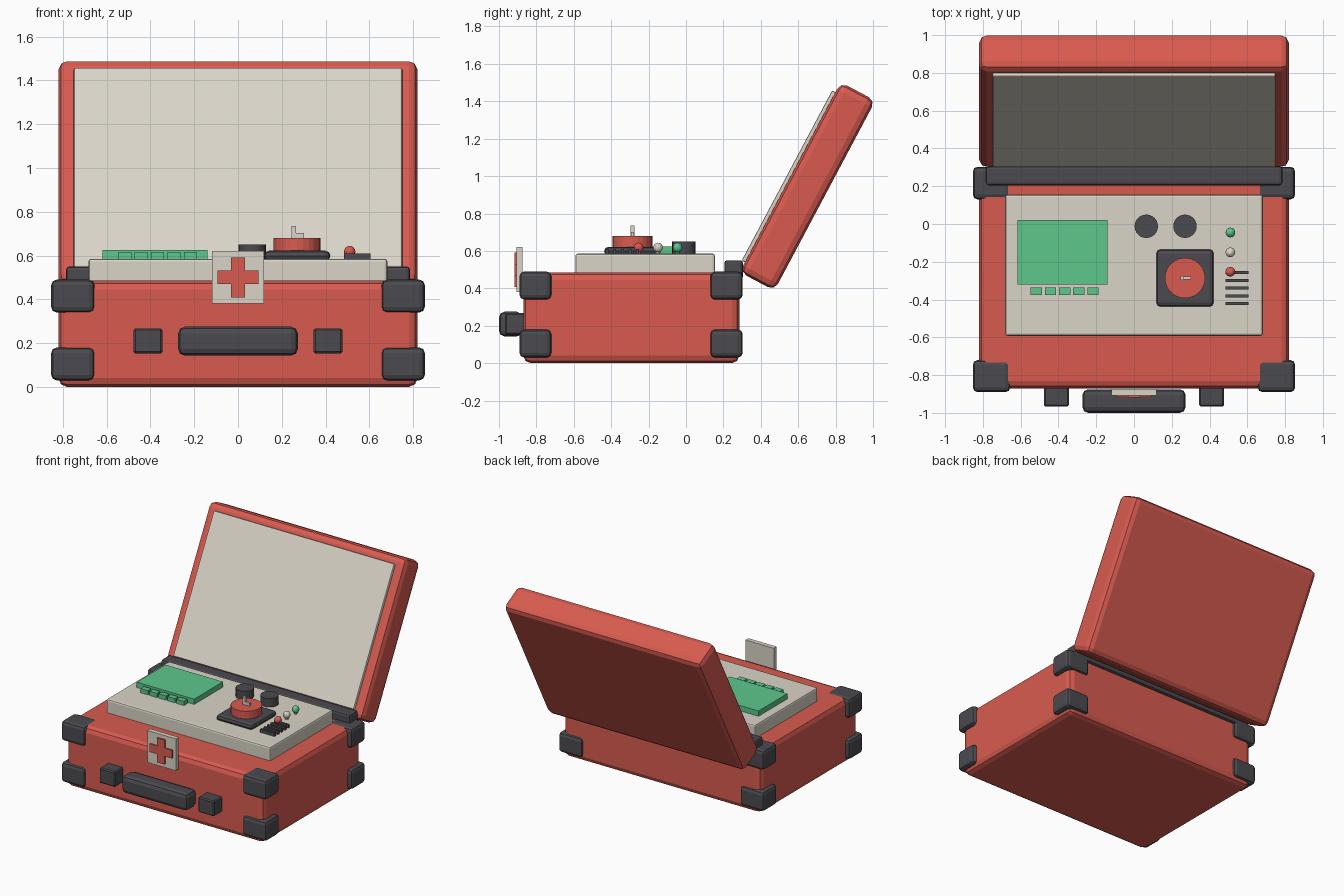
import bpy
import math
from mathutils import Vector, Matrix

default = bpy.data.objects.get("Cube")
if default:
    bpy.data.objects.remove(default, do_unlink=True)


def material(name, rgb):
    m = bpy.data.materials.new(name)
    m.use_nodes = True
    m.diffuse_color = (*rgb, 1)
    m.node_tree.nodes["Principled BSDF"].inputs["Base Color"].default_value = (*rgb, 1)
    return m


RED = material("warm red", (0.69, 0.105, 0.08))
CREAM = material("cream", (0.70, 0.66, 0.58))
DARK = material("charcoal", (0.07, 0.07, 0.08))
GREEN = material("screen green", (0.11, 0.57, 0.26))


def finish(name, mat, bevel=0.0, segments=2):
    ob = bpy.context.object
    ob.name = ob.data.name = name
    ob.data.materials.append(mat)
    if bevel:
        mod = ob.modifiers.new("Bevel", "BEVEL")
        mod.width = bevel
        mod.segments = segments
        mod.limit_method = "ANGLE"
    return ob


def box(name, mat, x, y, z, bevel=0.0, segments=2):
    """Box from (min, max) ranges on each axis."""
    lo, hi = Vector((x[0], y[0], z[0])), Vector((x[1], y[1], z[1]))
    bpy.ops.mesh.primitive_cube_add(size=1, location=(lo + hi) / 2)
    bpy.context.object.data.transform(Matrix.Diagonal((*(hi - lo), 1)))
    return finish(name, mat, bevel, segments)


def disc(name, mat, x, y, z, radius, sides):
    bpy.ops.mesh.primitive_cylinder_add(vertices=sides, radius=radius, depth=z[1] - z[0],
                                        location=(x, y, (z[0] + z[1]) / 2))
    return finish(name, mat)


# Case body, corner guards and hinge bar
box("case_body", RED, (-0.82, 0.82), (-0.87, 0.285), (0, 0.485), 0.04)
for side, sx in (("left", 1), ("right", -1)):
    xs = sorted((sx * 0.655, sx * 0.853))
    for end, ys in (("front", (-0.89, -0.72)), ("back", (0.13, 0.303))):
        for level, zs in (("lower", (0.03, 0.18)), ("upper", (0.34, 0.49))):
            box(f"{side}_{end}_{level}_corner", DARK, xs, ys, zs, 0.025)
    box(f"{side}_latch", DARK, sorted((sx * 0.345, sx * 0.477)), (-0.967, -0.86), (0.153, 0.267), 0.008, 1)
box("hinge_bar", DARK, (-0.785, 0.785), (0.205, 0.305), (0.45, 0.55), 0.015)
box("carry_handle", DARK, (-0.273, 0.273), (-1.0, -0.875), (0.143, 0.275), 0.03)

# Open lid and its lining, built upright and tilted back together
tilt = Matrix.Translation((0, 0.65, 0.945)) @ Matrix.Rotation(math.radians(-28), 4, "X")
lid = box("lid", RED, (-0.82, 0.82), (-0.105, 0.105), (-0.575, 0.575), 0.04)
lining = box("lid_lining", CREAM, (-0.75, 0.75), (-0.125, -0.08), (-0.515, 0.515), 0.008)
for part in (lid, lining):
    part.matrix_world = tilt @ Matrix.Translation(part.location)

# Control deck with screen and key row
box("control_deck", CREAM, (-0.682, 0.682), (-0.592, 0.155), (0.47, 0.585), 0.012)
box("screen", GREEN, (-0.618, -0.14), (-0.32, 0.022), (0.58, 0.625))
for i in range(5):
    x = -0.547 + i * 0.075
    box(f"key_{i + 1}", GREEN, (x, x + 0.06), (-0.375, -0.335), (0.58, 0.617))

# Dials
for name, x in (("right_dial", 0.065), ("left_dial", 0.27)):
    disc(name, DARK, x, -0.012, (0.58, 0.65), 0.062, 24)
box("selector_base", DARK, (0.118, 0.422), (-0.438, -0.134), (0.575, 0.622), 0.025)
disc("selector_knob", RED, 0.27, -0.286, (0.615, 0.68), 0.107, 24)
box("pointer_stem", CREAM, (0.245, 0.265), (-0.296, -0.276), (0.675, 0.735))
box("pointer_arm", CREAM, (0.265, 0.302), (-0.294, -0.278), (0.675, 0.702))

# Indicator lamps and speaker slots
for name, mat, y in (("green_lamp", GREEN, -0.045), ("clear_lamp", CREAM, -0.15), ("red_lamp", RED, -0.253)):
    bpy.ops.mesh.primitive_uv_sphere_add(segments=12, ring_count=8, radius=0.026, location=(0.51, y, 0.618))
    finish(name, mat)
    disc(name + "_post", mat, 0.51, y, (0.58, 0.61), 0.012, 8)
for i in range(5):
    y = -0.258 - i * 0.041
    box(f"speaker_slot_{i + 1}", DARK, (0.485, 0.605), (y - 0.008, y + 0.008), (0.58, 0.61))

# Front badge with a cross
box("badge_plate", CREAM, (-0.118, 0.118), (-0.907, -0.873), (0.38, 0.62))
box("cross_upright", RED, (-0.031, 0.031), (-0.918, -0.9), (0.408, 0.592))
box("cross_bar", RED, (-0.094, 0.094), (-0.917, -0.9), (0.469, 0.531))
